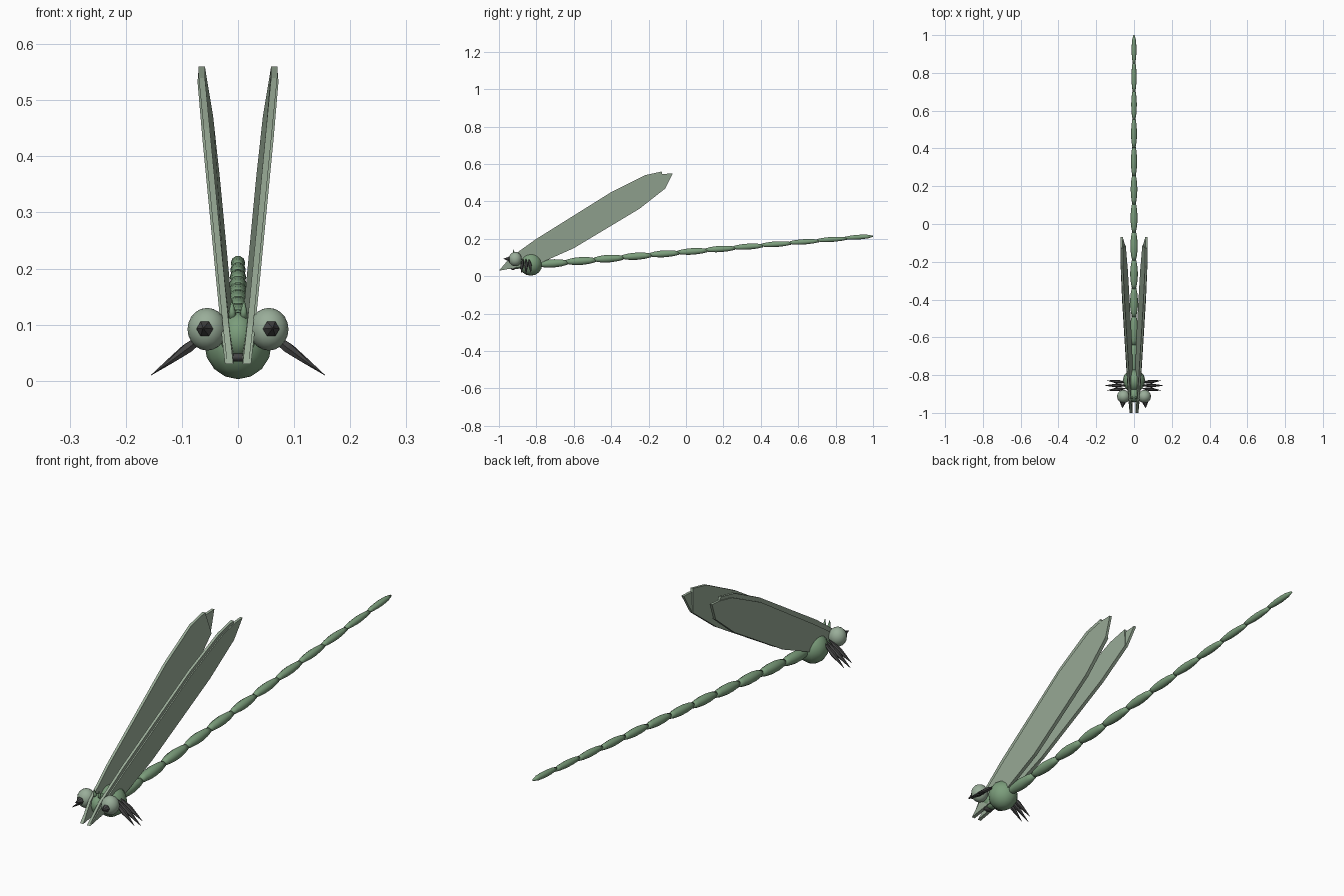
import bpy, bmesh, math
from mathutils import Vector

if "Cube" in bpy.data.objects:
    bpy.data.objects.remove(bpy.data.objects["Cube"])


def material(name, rgb):
    m = bpy.data.materials.new(name)
    m.diffuse_color = (*rgb, 1)
    m.use_nodes = True
    m.node_tree.nodes["Principled BSDF"].inputs["Base Color"].default_value = m.diffuse_color
    return m


BODY = material("body green", (0.20, 0.34, 0.20))
WING = material("wing pale green", (0.32, 0.41, 0.31))
EYE = material("eye pale green", (0.32, 0.42, 0.32))
DARK = material("dark grey", (0.06, 0.06, 0.06))


def finish(bm, name, mat, smooth=True):
    bmesh.ops.recalc_face_normals(bm, faces=bm.faces)
    me = bpy.data.meshes.new(name)
    bm.to_mesh(me)
    bm.free()
    me.materials.append(mat)
    for p in me.polygons:
        p.use_smooth = smooth
    ob = bpy.data.objects.new(name, me)
    bpy.context.collection.objects.link(ob)
    return ob


def lathe(name, a, b, profile, mat, sides=10, smooth=True):
    """Rings of (fraction along a-b, radius), closed at both ends."""
    a, b = Vector(a), Vector(b)
    q = (b - a).to_track_quat('Z', 'Y')
    bm = bmesh.new()
    rings = []
    for t, r in profile:
        c = a.lerp(b, t)
        rings.append([bm.verts.new(c + q @ Vector((r * math.cos(2 * math.pi * i / sides),
                                                   r * math.sin(2 * math.pi * i / sides), 0)))
                      for i in range(sides)])
    for r0, r1 in zip(rings, rings[1:]):
        for i in range(sides):
            j = (i + 1) % sides
            bm.faces.new((r0[i], r0[j], r1[j], r1[i]))
    bm.faces.new(rings[0])
    bm.faces.new(rings[-1])
    return finish(bm, name, mat, smooth)


def ball(name, loc, size, mat, seg=16, rings=10):
    bm = bmesh.new()
    bmesh.ops.create_uvsphere(bm, u_segments=seg, v_segments=rings, radius=1)
    for v in bm.verts:
        v.co = Vector(v.co[i] * size[i] + loc[i] for i in range(3))
    return finish(bm, name, mat)


def wing(name, side, outline, offset):
    """Thin leaning plate from a side outline of (y, z)."""
    bm = bmesh.new()
    sheets = []
    for half in (-0.0055, 0.0055):
        sheet = []
        for y, z in outline:
            chord = max(0, (y + 1) * 0.53 - (z - 0.05) * 0.85)
            x = 0.017 + 0.097 * (z - 0.03) - 0.07 * chord + offset + half
            sheet.append(bm.verts.new((side * x, y, z)))
        sheets.append(sheet)
        bm.faces.new(sheet)
    n = len(outline)
    for i in range(n):
        j = (i + 1) % n
        bm.faces.new((sheets[0][i], sheets[0][j], sheets[1][j], sheets[1][i]))
    return finish(bm, name, WING, False)


# Thorax and head
ball("thorax", (0, -0.83, 0.065), (0.06, 0.062, 0.062), BODY, 12, 8)
ball("head", (0, -0.905, 0.08), (0.032, 0.04, 0.042), BODY, 12, 8)
ball("mouth", (0, -0.925, 0.042), (0.022, 0.014, 0.008), DARK, 8, 6)

# Abdomen: a chain of slim swollen segments
COUNT = 12
START, END = -0.79, 1.0
step = (END - START) / COUNT
for k in range(COUNT):
    y0 = START + k * step
    y1 = min(y0 + step * 1.06, END)
    ym = (y0 + y1) / 2
    zm = 0.130 + 0.086 * ym
    dz = 0.03 * (y1 - y0)
    r = 0.023 - 0.010 * k / (COUNT - 1)
    tip = 0.25 if k == COUNT - 1 else 0.5
    prof = [(0, 0.5 * r), (0.15, 0.78 * r), (0.35, 0.97 * r), (0.55, r),
            (0.8, 0.82 * r), (1, tip * r)]
    lathe("abdomen_segment", (0, y0, zm - dz), (0, y1, zm + dz), prof, BODY)

# Wing outlines, seen from the side
TRAIL = [(-0.11, 0.47), (-0.25, 0.36), (-0.6, 0.15), (-0.78, 0.07), (-0.93, 0.042)]
FORE = [(-1.0, 0.03), (-0.94, 0.10), (-0.80, 0.20), (-0.4, 0.45),
        (-0.22, 0.54), (-0.13, 0.56)] + TRAIL
HIND = [(-1.0, 0.03), (-0.93, 0.09), (-0.78, 0.19), (-0.4, 0.432),
        (-0.2, 0.53), (-0.12, 0.547), (-0.07, 0.55)] + TRAIL

for s in (-1, 1):
    wing("fore_wing", s, FORE, -0.002)
    wing("hind_wing", s, HIND, 0.002)

    # Eyes with dark pointed pupils
    ball("eye", (s * 0.055, -0.913, 0.092), (0.035, 0.035, 0.038), EYE)
    lathe("pupil", (s * 0.058, -0.935, 0.092), (s * 0.062, -0.975, 0.094),
          [(0, 0.012), (0.3, 0.015), (0.6, 0.008), (1, 0.001)], DARK, 6, False)

    # Short feelers
    lathe("feeler", (s * 0.010, -0.918, 0.110), (s * 0.011, -0.925, 0.145),
          [(0, 0.007), (0.4, 0.006), (1, 0.0005)], BODY, 6)

    # Spiky legs fanned along the thorax
    for d in (-1, 0, 1):
        lathe("leg", (s * 0.045, -0.855 + d * 0.016, 0.092),
              (s * (0.155 - 0.012 * abs(d)), -0.855 + d * 0.026, 0.010 + 0.008 * abs(d)),
              [(0, 0.002), (0.25, 0.008), (0.45, 0.010), (0.7, 0.006), (1, 0.0005)],
              DARK, 6, False)
